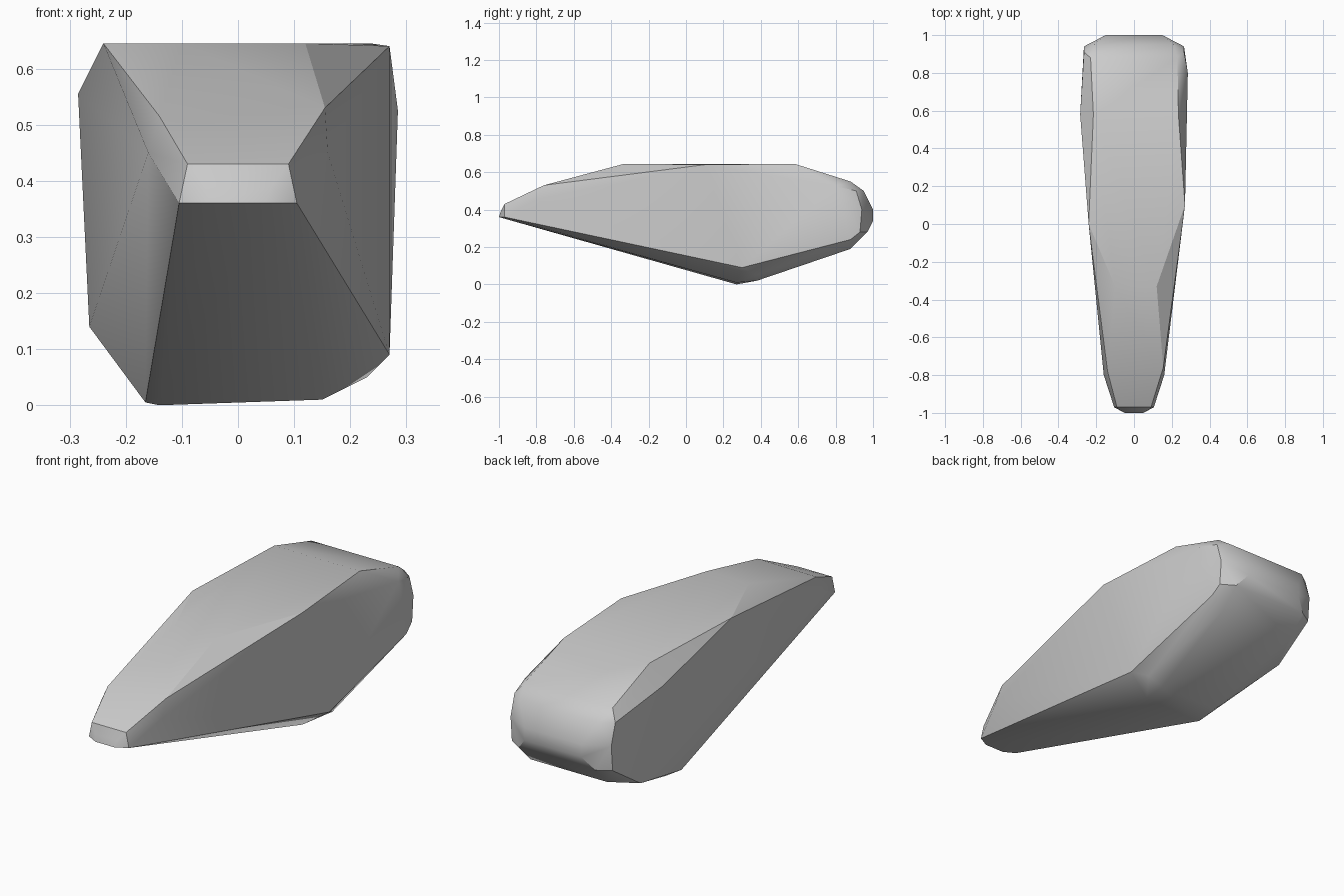
import bpy, bmesh, math

cube = bpy.data.objects.get("Cube")
if cube:
    bpy.data.objects.remove(cube, do_unlink=True)

grey = bpy.data.materials.new("stone grey")
grey.use_nodes = True
colour = (0.6, 0.6, 0.6, 1)
grey.diffuse_color = colour
grey.node_tree.nodes["Principled BSDF"].inputs["Base Color"].default_value = colour

# Mirrored corners of the rounded nose and blunt tail: half width, y, z
paired = [
    (.05, -1, .36), (.105, -.97, .36), (.06, -.99, .39), (.09, -.97, .43),
    (.16, -.8, .45), (.23, .88, .55), (.21, .95, .5), (.15, 1, .4),
    (.15, 1, .34), (.2, .97, .28), (.2, .88, .19), (.265, .91, .5),
    (.265, .94, .4), (.265, .93, .28),
]
# Uneven corners of the crown, flanks and keel
crown = [(.155, -.76, .53), (-.14, -.78, .515), (.12, -.33, .645),
         (-.1, -.33, .645), (-.24, 0, .645), (.27, .1, .64),
         (-.215, .58, .645), (.235, .58, .645)]
flanks = [(-.285, .58, .555), (.285, .8, .525), (-.265, .72, .14),
          (.27, .88, .24), (.27, .3, .09)]
keel = [(-.165, .27, .005), (-.14, .27, 0), (.15, .27, .01),
        (.15, .38, .02), (-.165, .38, .02), (.23, .38, .05)]

# Stretch a skin over the corners to form the faceted stone
bm = bmesh.new()
for x, y, z in paired:
    for side in (-1, 1):
        bm.verts.new((side * x, y, z))
for point in crown + flanks + keel:
    bm.verts.new(point)
hull = bmesh.ops.convex_hull(bm, input=bm.verts)
spare = {v for v in hull["geom_interior"] + hull["geom_unused"]
         if isinstance(v, bmesh.types.BMVert)}
bmesh.ops.delete(bm, geom=list(spare), context="VERTS")
bmesh.ops.recalc_face_normals(bm, faces=bm.faces)

mesh = bpy.data.meshes.new("long_stone")
bm.to_mesh(mesh)
bm.free()
mesh.materials.append(grey)
stone = bpy.data.objects.new("long_stone", mesh)
bpy.context.collection.objects.link(stone)

# Smooth the gentle facets and keep the strong ridges
bpy.context.view_layer.objects.active = stone
stone.select_set(True)
bpy.ops.object.shade_smooth_by_angle(angle=math.radians(30))
